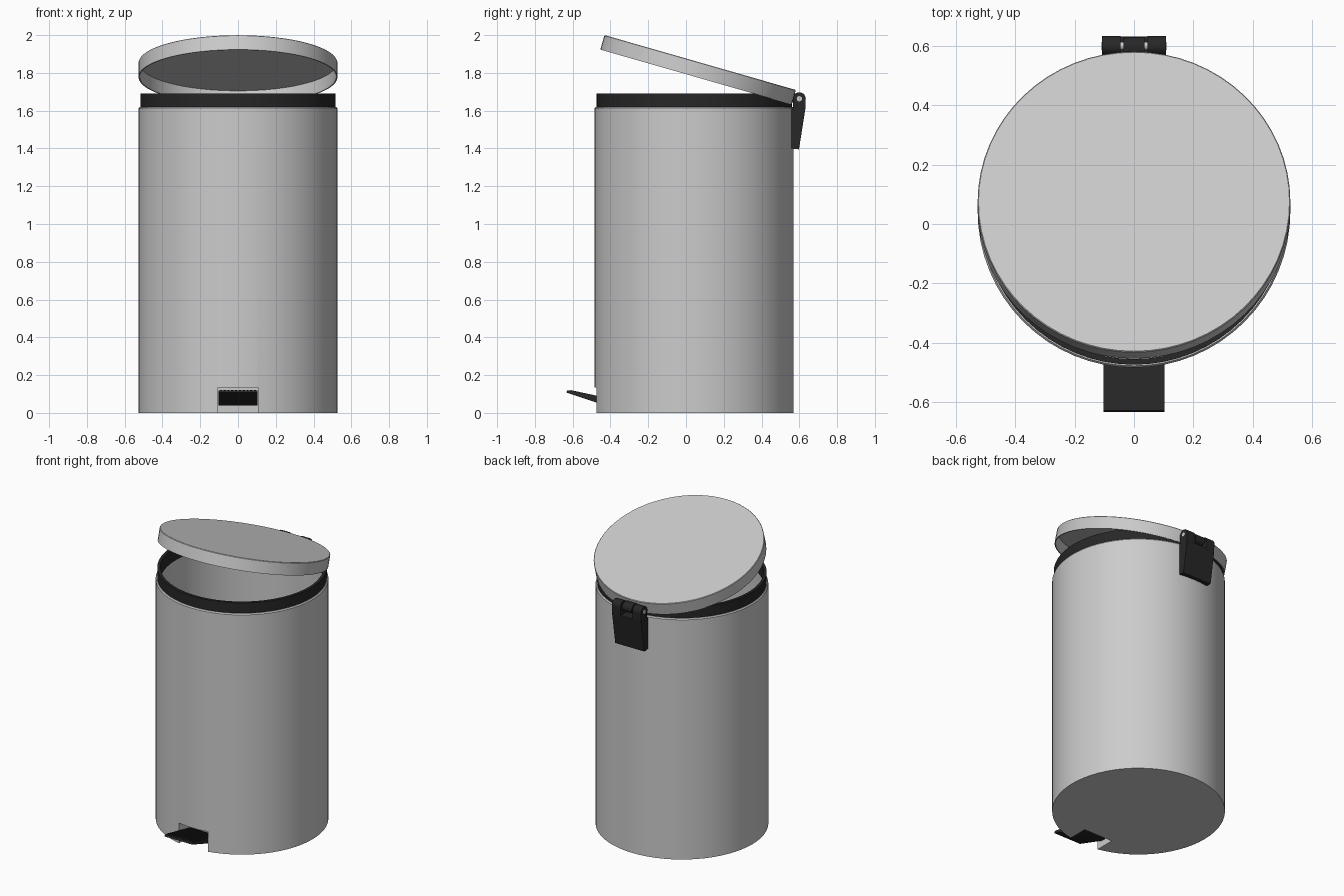
import bpy, bmesh, math
from mathutils import Matrix, Vector

if "Cube" in bpy.data.objects:
    bpy.data.objects.remove(bpy.data.objects["Cube"])

CY = 0.043          # centre of the drum in y
TILT = math.radians(-16)

black = bpy.data.materials.new("black_plastic")
black.diffuse_color = (0.02, 0.02, 0.02, 1)
black.use_nodes = True
black.node_tree.nodes["Principled BSDF"].inputs["Base Color"].default_value = black.diffuse_color


def finish(name, bm, mat=None, smooth=True):
    bmesh.ops.remove_doubles(bm, verts=bm.verts, dist=1e-5)
    bmesh.ops.recalc_face_normals(bm, faces=bm.faces)
    me = bpy.data.meshes.new(name)
    bm.to_mesh(me)
    bm.free()
    ob = bpy.data.objects.new(name, me)
    bpy.context.collection.objects.link(ob)
    if mat:
        me.materials.append(mat)
    if smooth:
        shade(ob)
    return ob


def shade(ob):
    bpy.ops.object.select_all(action='DESELECT')
    ob.select_set(True)
    bpy.context.view_layer.objects.active = ob
    bpy.ops.object.shade_smooth_by_angle(angle=math.radians(30))


def lathe(name, profile, mat=None, closed=False, steps=64):
    """Spin an (r, z) profile round the z axis."""
    bm = bmesh.new()
    vs = [bm.verts.new((r, 0, z)) for r, z in profile]
    pairs = list(zip(vs, vs[1:])) + ([(vs[-1], vs[0])] if closed else [])
    es = [bm.edges.new(p) for p in pairs]
    bmesh.ops.spin(bm, geom=vs + es, cent=(0, 0, 0), axis=(0, 0, 1),
                   angle=math.tau, steps=steps)
    return finish(name, bm, mat)


def extrude_x(bm, outline, x0, x1):
    """Add a prism from a (y, z) outline between x0 and x1."""
    f = bm.faces.new([bm.verts.new((x0, y, z)) for y, z in outline])
    new = bmesh.ops.extrude_face_region(bm, geom=[f])["geom"]
    bmesh.ops.translate(bm, vec=(x1 - x0, 0, 0),
                        verts=[g for g in new if isinstance(g, bmesh.types.BMVert)])


def rod_x(bm, x0, x1, y, z, r, n=24):
    pts = [(y + r * math.cos(math.tau * i / n), z + r * math.sin(math.tau * i / n))
           for i in range(n)]
    extrude_x(bm, pts, x0, x1)


# Drum with inner wall and raised floor
body = lathe("body", [(0, 0), (0.527, 0), (0.527, 1.613), (0.521, 1.62),
                      (0.503, 1.62), (0.503, 0.16), (0, 0.16)])
body.location.y = CY

# Pedal notch in the bottom front
bm = bmesh.new()
extrude_x(bm, [(-0.7, -0.1), (-0.34, -0.1), (-0.34, 0.135), (-0.7, 0.135)], -0.107, 0.107)
cutter = finish("notch_cutter", bm, smooth=False)
cutter.hide_render = True
mod = body.modifiers.new("notch", 'BOOLEAN')
mod.operation = 'DIFFERENCE'
mod.solver = 'EXACT'
mod.object = cutter
bpy.context.view_layer.objects.active = body
bpy.ops.object.modifier_apply(modifier="notch")
bpy.data.objects.remove(cutter)
shade(body)

# Black rim
rim = lathe("rim", [(0.517, 1.60), (0.517, 1.69), (0.498, 1.69), (0.498, 1.60)],
            black, closed=True)
rim.location.y = CY

# Tilted hollow lid
lid = lathe("lid", [(0, 0.08), (0.524, 0.08), (0.527, 0.077), (0.527, 0),
                    (0.52, 0), (0.52, 0.073), (0, 0.073)])
lid.location = (0, 0.053, 1.778)
lid.rotation_euler.x = TILT

# Hinge bracket with two outer knuckles
HY, HZ, HR = 0.6, 1.663, 0.034
bm = bmesh.new()
extrude_x(bm, [(0.555, 1.40), (0.598, 1.395), (0.632, 1.61), (0.555, 1.61)], -0.108, 0.108)
for s in (-1, 1):
    rod_x(bm, s * 0.045, s * 0.108, HY, HZ, HR)
    extrude_x(bm, [(0.568, 1.60), (0.631, 1.60), (HY + HR, HZ), (HY - HR, HZ)],
              s * 0.045, s * 0.108)
finish("hinge_bracket", bm, black)

# Middle knuckle fixed to the lid
bm = bmesh.new()
rod_x(bm, -0.036, 0.036, HY, HZ, 0.03)
extrude_x(bm, [(0.555, 1.645), (HY, HZ - 0.03), (HY, HZ + 0.03), (0.566, 1.69)],
          -0.036, 0.036)
finish("lid_knuckle", bm, black)

# Hinge pin
bm = bmesh.new()
rod_x(bm, -0.11, 0.11, HY, HZ, 0.014, 16)
finish("hinge_pin", bm)

# Foot pedal with lengthwise ridges
bm = bmesh.new()
extrude_x(bm, [(-0.634, 0.108), (-0.628, 0.119), (-0.605, 0.117), (-0.36, 0.064),
               (-0.36, 0.038), (-0.43, 0.04)], -0.103, 0.103)
finish("pedal", bm, black)
bm = bmesh.new()
for i in range(10):
    x = -0.09 + i * 0.02
    extrude_x(bm, [(-0.612, 0.112), (-0.612, 0.121), (-0.37, 0.069), (-0.37, 0.06)],
              x - 0.006, x + 0.006)
finish("pedal_ridges", bm, black, smooth=False)
